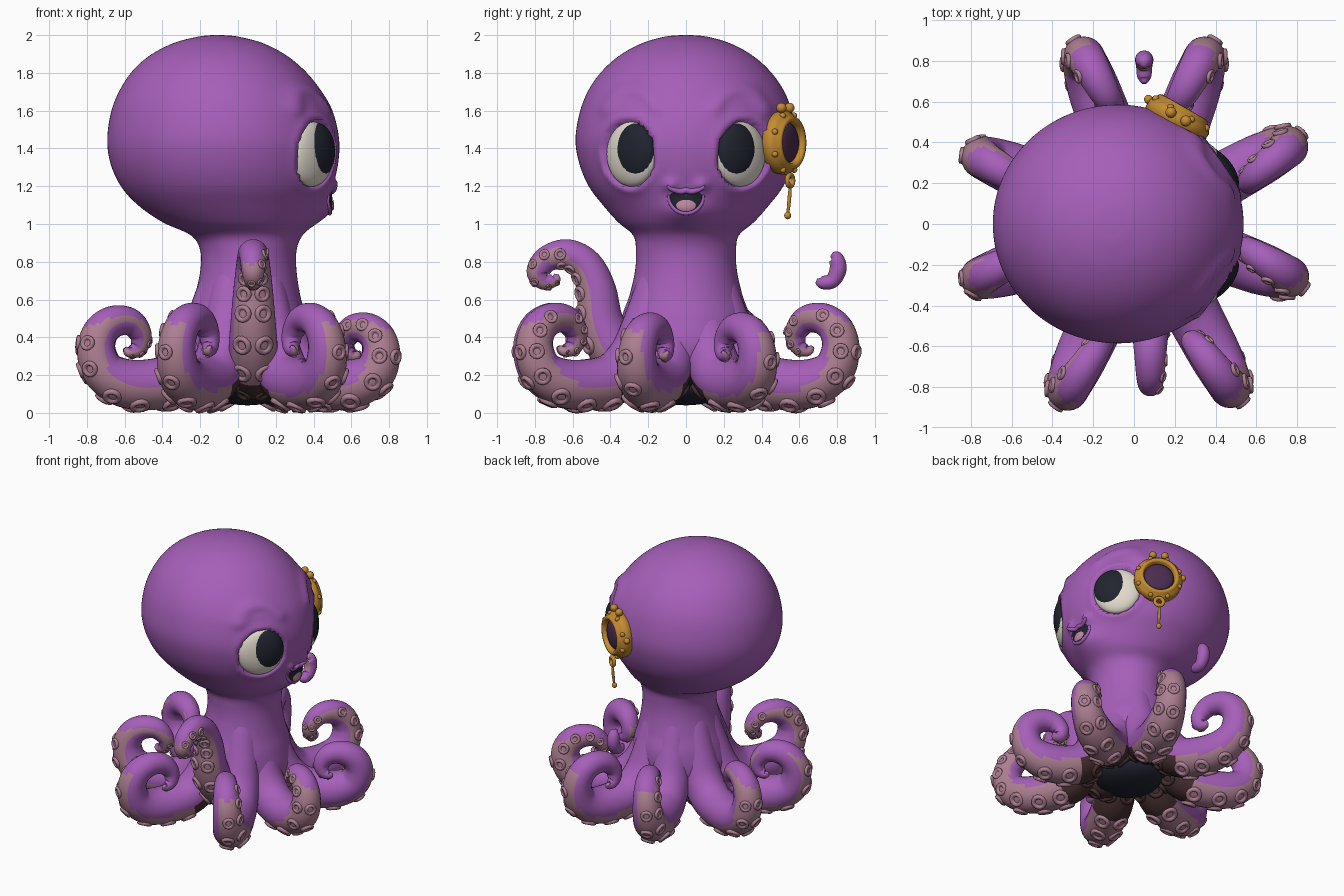
import bpy, bmesh, math
from mathutils import Vector, Matrix
from mathutils.bvhtree import BVHTree

if "Cube" in bpy.data.objects:
    bpy.data.objects.remove(bpy.data.objects["Cube"])

def material(name, rgb):
    m = bpy.data.materials.new(name)
    m.diffuse_color = (*rgb, 1)
    m.use_nodes = True
    m.node_tree.nodes["Principled BSDF"].inputs["Base Color"].default_value = m.diffuse_color
    return m

PURPLE = material("purple skin", (0.38, 0.115, 0.485))
PINK = material("dusty pink sucker", (0.42, 0.215, 0.29))
BROWN = material("dark brown underside", (0.06, 0.028, 0.03))
NAVY = material("near black", (0.015, 0.017, 0.028))
WHITE = material("eye white", (0.75, 0.70, 0.61))
TONGUE = material("tongue pink", (0.55, 0.26, 0.36))
GOLD = material("gold", (0.55, 0.26, 0.03))
LENS = material("dark violet lens", (0.07, 0.026, 0.08))

def finish(name, bm, mats):
    bmesh.ops.recalc_face_normals(bm, faces=bm.faces)
    for f in bm.faces:
        f.smooth = True
    me = bpy.data.meshes.new(name)
    bm.to_mesh(me)
    bm.free()
    for m in mats:
        me.materials.append(m)
    ob = bpy.data.objects.new(name, me)
    bpy.context.collection.objects.link(ob)

def skin(bm, rings, mat=lambda i, j: 0, caps=True):
    """Bridge a list of vertex rings into a tube."""
    vs = [[bm.verts.new(p) for p in r] for r in rings]
    n = len(vs[0])
    for i in range(len(vs) - 1):
        a, b = vs[i], vs[i + 1]
        for j in range(n):
            k = (j + 1) % n
            bm.faces.new((a[j], a[k], b[k], b[j])).material_index = mat(i, j)
    if caps:
        bm.faces.new(vs[0][::-1]).material_index = mat(0, 0)
        bm.faces.new(vs[-1]).material_index = mat(len(vs) - 2, 0)

def spline(pts, n):
    """Catmull-Rom samples through the points."""
    p = [Vector(q) for q in pts]
    p = [2 * p[0] - p[1]] + p + [2 * p[-1] - p[-2]]
    out = []
    for i in range(1, len(p) - 2):
        a, b, c, d = p[i - 1:i + 3]
        for s in range(n):
            t = s / n
            out.append(0.5 * (2 * b + (c - a) * t + (2 * a - 5 * b + 4 * c - d) * t * t
                              + (3 * b - a - 3 * c + d) * t ** 3))
    return out + [p[-2]]

def smooth(t):
    t = max(0, min(1, t))
    return t * t * (3 - 2 * t)

def ellipsoid(name, loc, radii, mat, az=0):
    bm = bmesh.new()
    M = Matrix.Translation(loc) @ Matrix.Rotation(az, 4, 'Z') @ Matrix.Diagonal((*radii, 1))
    bmesh.ops.create_uvsphere(bm, u_segments=32, v_segments=20, radius=1, matrix=M)
    finish(name, bm, [mat])

def lathe(bm, profile, M, seg, idx=0, caps=True):
    skin(bm, [[M @ Vector((r * math.cos(2 * math.pi * j / seg), r * math.sin(2 * math.pi * j / seg), h))
               for j in range(seg)] for r, h in profile], lambda i, j: idx, caps)

def tube(name, pts, rad, mat, closed=False):
    cu = bpy.data.curves.new(name, 'CURVE')
    cu.dimensions = '3D'
    cu.bevel_depth, cu.bevel_resolution, cu.use_fill_caps = rad, 3, True
    pts = pts if closed else spline(pts, 6)
    sp = cu.splines.new('POLY')
    sp.points.add(len(pts) - 1)
    for i, p in enumerate(pts):
        sp.points[i].co = (*p, 1)
        if not closed:
            sp.points[i].radius = 0.4 + 0.6 * math.sin(math.pi * i / (len(pts) - 1)) ** 0.5
    sp.use_cyclic_u = closed
    sp.use_smooth = True
    cu.materials.append(mat)
    bpy.context.collection.objects.link(bpy.data.objects.new(name, cu))

# Head, neck and skirt as one loft: z, back x, front x, half width in y
BODY = [(0.12, -0.15, 0.25, 0.20), (0.20, -0.25, 0.33, 0.29), (0.35, -0.30, 0.38, 0.34),
        (0.50, -0.27, 0.36, 0.34), (0.62, -0.23, 0.33, 0.30), (0.75, -0.20, 0.31, 0.27),
        (0.86, -0.20, 0.31, 0.265), (0.94, -0.25, 0.34, 0.28), (1.01, -0.40, 0.40, 0.36),
        (1.10, -0.53, 0.45, 0.44), (1.20, -0.62, 0.50, 0.515), (1.32, -0.675, 0.53, 0.565),
        (1.45, -0.692, 0.535, 0.585), (1.60, -0.67, 0.50, 0.56), (1.72, -0.62, 0.43, 0.51),
        (1.82, -0.55, 0.345, 0.435), (1.90, -0.455, 0.245, 0.34), (1.96, -0.335, 0.125, 0.225),
        (1.992, -0.21, 0.0, 0.11), (2.0, -0.14, -0.08, 0.03)]
EYE_AZ, EYE = math.radians(40), Vector((0.405, 0.30, 1.37))
BROW = spline([(0.15, 1.62), (0.21, 1.69), (0.29, 1.715), (0.36, 1.69), (0.42, 1.61)], 4)

def sculpt(p):
    """Press in the eye sockets; raise lids, brows, muzzle and mouth corners."""
    if p.x < 0.1 or p.z < 0.9:
        return p
    s, y = (1 if p.y > 0 else -1), abs(p.y)
    nv, tv = Vector((math.cos(EYE_AZ), s * math.sin(EYE_AZ), 0)), Vector((-s * math.sin(EYE_AZ), math.cos(EYE_AZ), 0))
    d = p - Vector((EYE.x, s * EYE.y, EYE.z))
    e = math.hypot(d.dot(tv) / 0.16, d.z / 0.17)
    q = p - nv * 0.075 * smooth((1.06 - e) / 0.16) + nv * 0.010 * math.exp(-((e - 1.15) / 0.12) ** 2)
    b = min(math.hypot(y - c.x, p.z - c.y) for c in BROW)
    q += nv * 0.02 * math.exp(-(b / 0.035) ** 2)
    q.x += 0.06 * math.exp(-(y / 0.14) ** 2 - ((p.z - 1.07) / 0.07) ** 2)
    q.x += 0.035 * math.exp(-((y - 0.085) / 0.03) ** 2 - ((p.z - 1.205) / 0.03) ** 2)
    return q

bm = bmesh.new()
LOFT = spline(BODY, 6)
skin(bm, [[sculpt(Vector(((a + b) / 2 + (b - a) / 2 * math.cos(t * math.pi / 64), w * math.sin(t * math.pi / 64), z)))
           for t in range(128)] for z, a, b, w in LOFT], lambda i, j: 1 if LOFT[i][0] < 0.2 else 0)
TREE = BVHTree.FromBMesh(bm)
finish("head_and_body", bm, [PURPLE, NAVY])

def face(y, z, off=0.0):
    return TREE.ray_cast(Vector((2, y, z)), Vector((-1, 0, 0)))[0] + Vector((off, 0, 0))

# Tentacles: profile of (distance out, height, thickness), swept in a vertical plane
SUCKER = [(1.0, -0.3), (0.97, 0.16), (0.75, 0.28), (0.52, 0.18), (0.42, -0.02), (0.1, -0.04)]

def tentacle(name, prof, az, ox=0.05, k=1.0, h=1.0, lat=0.0, dark=0.0, roll=(0, 0, 1), suckers=True, width=75):
    a = math.radians(az)
    out, side, up = Vector((math.cos(a), math.sin(a), 0)), Vector((-math.sin(a), math.cos(a), 0)), Vector((0, 0, 1))
    S = spline(prof, 6)
    n, seg, rings, cups, cols, run, last = len(S), 28, [], [], [], 0.0, None
    for i, (r, z, rad) in enumerate(S):
        d = S[min(i + 1, n - 1)] - S[max(i - 1, 0)]
        d = Vector((d.x * k, d.y * h)).normalized()
        under, tang = out * d.y - up * d.x, out * d.x + up * d.y
        zz = z if z < 0.16 else 0.16 + (z - 0.16) * h
        p = Vector((ox, 0, 0)) + out * r * k + side * lat * (i / n) ** 2 + up * zz
        # the sucker strip rolls sideways along the arm and never faces upward
        turn = math.radians(roll[0]) * smooth((i / n - roll[1]) / (roll[2] - roll[1]))
        ring, col = [], []
        for j in range(seg):
            t = 2 * math.pi * (j + 0.5) / seg
            nv = math.cos(t) * under + math.sin(t) * side
            ring.append(p + rad * nv)
            pink = math.cos(t - turn) > math.cos(math.radians(width)) and nv.z < 0.45
            col.append((2 if r < dark else 1) if pink else 0)
        rings.append(ring)
        cols.append(col)
        run += (p - last).length if last else 0
        last = p
        if suckers and r > 0.2 and rad > 0.032 and run > 0.98 * rad:
            run = 0
            for t in (turn - 0.5, turn + 0.5):
                nv = math.cos(t) * under + math.sin(t) * side
                M = Matrix((tang, nv.cross(tang), nv)).transposed().to_4x4()
                if nv.z < 0.35:
                    cups.append((Matrix.Translation(p + nv * rad * 0.98) @ M @ Matrix.Scale(0.42 * rad, 4), r))
    bm = bmesh.new()
    skin(bm, rings, lambda i, j: cols[i][j])
    for M, r in cups:
        lathe(bm, SUCKER, M, 12, 2 if r < dark else 1)
    finish(name, bm, [PURPLE, PINK, BROWN])

GROUND = [(0.13, 0.80, 0.09), (0.16, 0.66, 0.115), (0.21, 0.48, 0.13), (0.28, 0.30, 0.14), (0.39, 0.185, 0.14),
          (0.53, 0.15, 0.135), (0.68, 0.16, 0.128), (0.79, 0.23, 0.112), (0.825, 0.35, 0.10),
          (0.79, 0.45, 0.092), (0.71, 0.50, 0.083), (0.62, 0.49, 0.072), (0.565, 0.42, 0.058),
          (0.575, 0.35, 0.045), (0.62, 0.33, 0.030), (0.64, 0.35, 0.012)]
for i, (az, reach, h, lat, roll) in enumerate([
        (112, 0.97, 1.0, -0.12, 40), (68, 0.97, 1.0, 0.12, -40), (31, 0.89, 0.85, -0.14, 45),
        (-23, 0.84, 0.85, 0.14, -45), (-60, 1.01, 1.0, -0.13, 40), (-117, 1.0, 1.0, 0.13, -40),
        (-160, 0.94, 0.96, -0.10, 12), (156, 0.96, 0.96, 0.10, -12)]):
    tentacle(f"ground_tentacle_{i + 1}", GROUND, az, k=reach / 0.92, h=h, lat=lat, dark=0.42, roll=(roll, 0.3, 0.55))

RAISED = [(0.08, 0.14, 0.08), (0.25, 0.20, 0.12), (0.38, 0.33, 0.13), (0.45, 0.48, 0.12), (0.475, 0.65, 0.105),
          (0.53, 0.78, 0.09), (0.63, 0.84, 0.08), (0.735, 0.815, 0.07), (0.785, 0.745, 0.06),
          (0.75, 0.695, 0.045), (0.695, 0.705, 0.032), (0.685, 0.735, 0.012)]
tentacle("raised_tentacle", RAISED, -90, ox=0.08, dark=0.28, roll=(160, 0.5, 0.66), width=68)
TIP = [(0.77, 0.84, 0.012), (0.795, 0.82, 0.038), (0.805, 0.76, 0.045), (0.775, 0.70, 0.04),
       (0.72, 0.69, 0.034), (0.69, 0.70, 0.012)]
tentacle("loose_tentacle_tip", TIP, 90, suckers=False, width=40)

# Dark underside core
ellipsoid("underside_core", (0.05, 0, 0.14), (0.23, 0.23, 0.10), NAVY)

def patch(name, cz, wy, top, low, off, mat):
    """Thin rounded plate that follows the face."""
    bm = bmesh.new()
    def pt(f, t):
        s = math.sin(t)
        return face(f * wy * math.cos(t), cz + f * s * (top if s > 0 else low), off)
    skin(bm, [[pt(f, j * math.pi / 16) for j in range(32)] for f in (1, 0.8, 0.6, 0.4, 0.2, 0.02)], caps=False)
    finish(name, bm, [mat])

# Mouth
patch("mouth", 1.15, 0.085, 0.03, 0.085, 0.005, NAVY)
patch("tongue", 1.10, 0.052, 0.028, 0.032, 0.009, TONGUE)
tube("upper_lip", [face(y, z, 0.002) for y, z in
                   ((-0.10, 1.20), (-0.07, 1.182), (-0.03, 1.172), (0, 1.178), (0.03, 1.172), (0.07, 1.182), (0.10, 1.20))],
     0.016, PURPLE)
tube("lower_lip", [face(0.094 * math.cos(t), 1.155 + 0.098 * math.sin(t)) for t in
                   (math.pi * (1 + i / 8) for i in range(9))], 0.012, PURPLE)

# Eyes, mirrored in y
for s, side in ((-1, "right"), (1, "left")):
    az = s * EYE_AZ
    c, nv, tv = Vector((EYE.x, s * EYE.y, EYE.z)), Vector((math.cos(az), math.sin(az), 0)), Vector((-math.sin(az), math.cos(az), 0))
    ellipsoid(side + "_eye", c - nv * 0.02, (0.065, 0.165, 0.172), WHITE, az)
    ellipsoid(side + "_pupil", c - tv * s * 0.03 - nv * 0.012 + Vector((0, 0, 0.014)), (0.066, 0.133, 0.15), NAVY, az)

# Monocle over the left temple
M = (Matrix.Translation((0.22, 0.525, 1.43)) @ Matrix.Rotation(math.radians(60), 4, 'Z')
     @ Matrix.Rotation(math.pi / 2, 4, 'Y'))
bm = bmesh.new()
lathe(bm, [(0.14, -0.06), (0.165, -0.045), (0.17, 0.0), (0.155, 0.025), (0.145, 0.03), (0.138, 0.05),
           (0.122, 0.055), (0.11, 0.045), (0.106, 0.01)], M, 40, caps=False)
for i in range(8):
    t = i * math.pi / 4 + 0.4
    bmesh.ops.create_uvsphere(bm, u_segments=12, v_segments=8, radius=0.017,
                              matrix=M @ Matrix.Translation((0.155 * math.cos(t), 0.155 * math.sin(t), 0.02)))
for x, y, r in ((-0.185, -0.04, 0.027), (-0.185, 0.045, 0.027), (-0.02, 0.172, 0.022)):
    bmesh.ops.create_uvsphere(bm, u_segments=16, v_segments=10, radius=r, matrix=M @ Matrix.Translation((x, y, 0.0)))
finish("monocle_frame", bm, [GOLD])
bm = bmesh.new()
lathe(bm, [(0.112, 0.015), (0.09, 0.032), (0.05, 0.04), (0.005, 0.042)], M, 32)
finish("monocle_lens", bm, [LENS])
tube("monocle_loop", [M @ Vector((0.20 + 0.03 * math.cos(t), 0.03 * math.sin(t), 0.03))
                      for t in (i * math.pi / 10 for i in range(20))], 0.013, GOLD, closed=True)
tube("monocle_pendant", [M @ Vector(p) for p in ((0.23, 0, 0.03), (0.30, 0, 0.025), (0.385, 0, 0.015))], 0.010, GOLD)
ellipsoid("monocle_pendant_ball", M @ Vector((0.385, 0, 0.015)), (0.018, 0.018, 0.02), GOLD)
